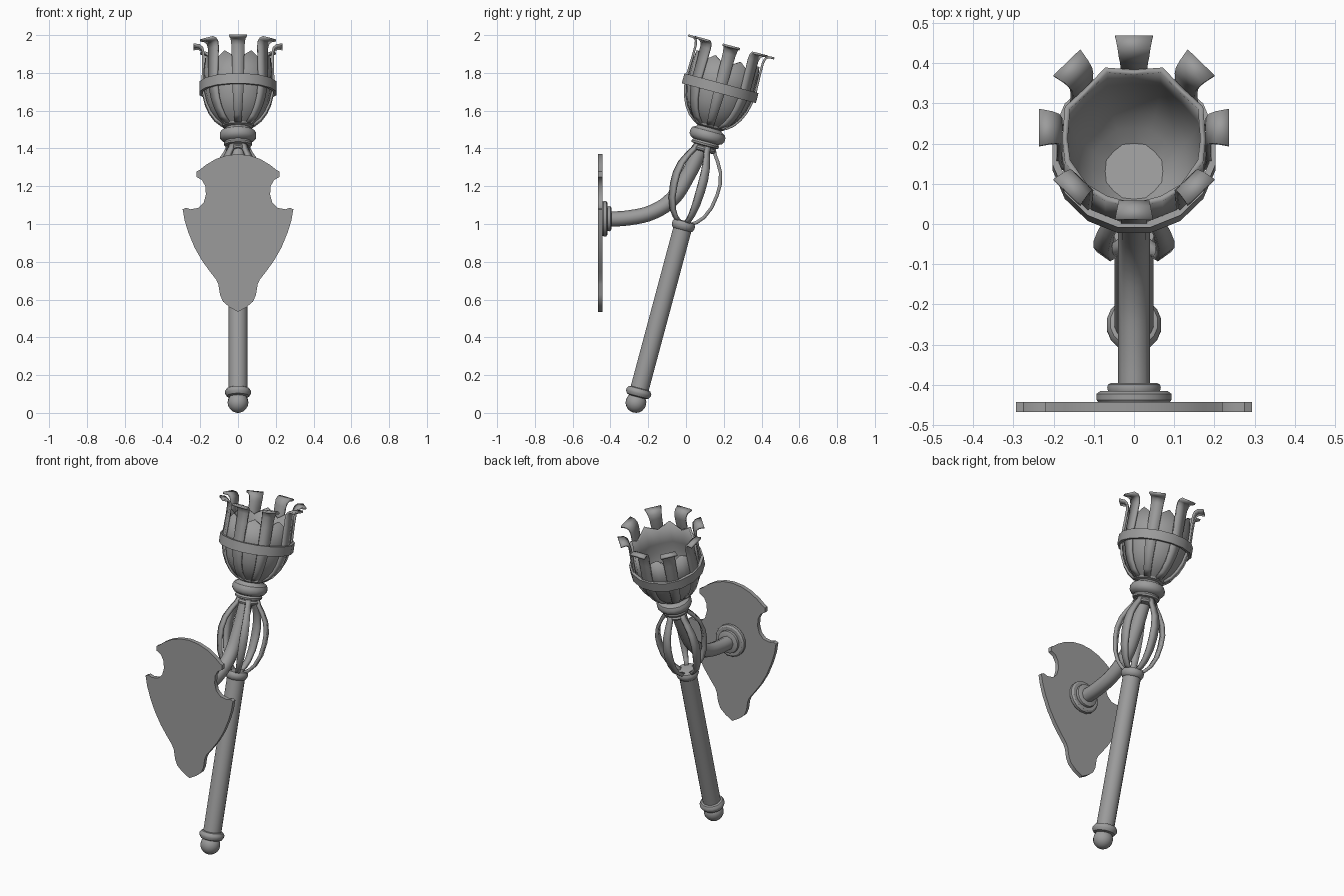
import bpy, bmesh, math
from mathutils import Matrix, Vector

if "Cube" in bpy.data.objects:
    bpy.data.objects.remove(bpy.data.objects["Cube"])

# The torch is built upright along its own axis, then leaned back 15 degrees
LEAN = Matrix.Translation((0, -0.265, 0.055)) @ Matrix.Rotation(math.radians(-15), 4, 'X')

# Dark iron grey
IRON = bpy.data.materials.new("dark_iron")
IRON.diffuse_color = (.33, .33, .33, 1)
IRON.use_nodes = True
IRON.node_tree.nodes["Principled BSDF"].inputs["Base Color"].default_value = IRON.diffuse_color


def finish(name, bm, matrix=LEAN, solid=0, offset=0, angle=35):
    bmesh.ops.recalc_face_normals(bm, faces=bm.faces)
    me = bpy.data.meshes.new(name)
    bm.to_mesh(me)
    bm.free()
    me.materials.append(IRON)
    ob = bpy.data.objects.new(name, me)
    bpy.context.collection.objects.link(ob)
    ob.matrix_world = matrix
    if solid:
        m = ob.modifiers.new("thickness", 'SOLIDIFY')
        m.thickness, m.offset = solid, offset
    bpy.ops.object.select_all(action='DESELECT')
    ob.select_set(True)
    bpy.context.view_layer.objects.active = ob
    bpy.ops.object.shade_smooth_by_angle(angle=math.radians(angle))
    return ob


def loft(bm, rings, closed_path=False, caps=True):
    n = len(rings[0])
    pairs = list(zip(rings, rings[1:]))
    if closed_path:
        pairs.append((rings[-1], rings[0]))
    for a, b in pairs:
        for i in range(n):
            j = (i + 1) % n
            bm.faces.new((a[i], a[j], b[j], b[i]))
    if caps and not closed_path:
        bm.faces.new(rings[0])
        bm.faces.new(rings[-1])


def lathe(name, profile, n=16, matrix=LEAN, closed=False):
    """Profile of (radius, height) spun round the local z axis."""
    bm = bmesh.new()
    rings = [[bm.verts.new((r * math.cos(math.tau * (i + .5) / n),
                            r * math.sin(math.tau * (i + .5) / n), h)) for i in range(n)]
             for r, h in profile]
    loft(bm, rings, closed)
    return finish(name, bm, matrix)


def strips(name, path, count, thick):
    """Bent flat bars repeated round the axis; path of (radius, height, width)."""
    bm = bmesh.new()
    for k in range(count):
        rot = Matrix.Rotation(math.pi / 2 + math.tau * k / count, 3, 'Z')
        rows = [[bm.verts.new(rot @ Vector((r, s * w / 2, h))) for s in (-1, 1)]
                for r, h, w in path]
        for a, b in zip(rows, rows[1:]):
            bm.faces.new((a[0], a[1], b[1], b[0]))
    return finish(name, bm, solid=thick)


# Handle: ball end, collar, rod and upper collar
bm = bmesh.new()
bmesh.ops.create_uvsphere(bm, u_segments=16, v_segments=10, radius=0.055)
finish("ball_end", bm)
lathe("lower_collar", [(.045, .03), (.06, .035), (.069, .05), (.069, .062), (.06, .075), (.045, .08)])
lathe("handle_rod", [(.05, .06), (.05, .97)])
lathe("upper_collar", [(.048, .945), (.056, .95), (.063, .965), (.063, .98), (.056, .992), (.03, .996)])

# Open cage of five bowed bars
strips("cage_bars", [(.035, .985, .022), (.065, 1.005, .026), (.095, 1.04, .032),
                     (.12, 1.1, .04), (.131, 1.17, .045), (.132, 1.23, .045),
                     (.118, 1.29, .04), (.09, 1.34, .034), (.065, 1.375, .03),
                     (.05, 1.41, .028)], 5, .018)

# Turned neck under the cup
lathe("neck", [(.05, 1.375), (.062, 1.38), (.066, 1.39), (.058, 1.40), (.058, 1.405),
               (.074, 1.41), (.076, 1.42), (.07, 1.43), (.086, 1.437), (.097, 1.452),
               (.098, 1.472), (.09, 1.488), (.07, 1.498), (.066, 1.505), (.082, 1.512),
               (.085, 1.522), (.07, 1.53)])

# Cup with eight flats and a zigzag rim
bm = bmesh.new()
rings = []
for r, h, zig in [(.08, 1.518, 0), (.118, 1.55, 0), (.149, 1.59, 0), (.17, 1.635, 0),
                  (.183, 1.69, 0), (.188, 1.75, 0), (.186, 1.885, .045)]:
    ring = []
    for i in range(16):
        a = math.tau * i / 16
        flat = i % 2 == 0
        rr = r * (.96 if flat else 1)
        ring.append(bm.verts.new((rr * math.cos(a), rr * math.sin(a), h - (zig if flat else 0))))
    rings.append(ring)
loft(bm, rings, caps=False)
bm.faces.new(rings[0])
finish("cup", bm, solid=.014, offset=-1, angle=40)

# Eight prongs running up the cup and curling outward
strips("cup_prongs", [(.083, 1.52, .036), (.119, 1.548, .042), (.148, 1.588, .048),
                      (.169, 1.635, .054), (.182, 1.69, .06), (.187, 1.75, .064),
                      (.184, 1.85, .066), (.184, 1.91, .07), (.19, 1.935, .076),
                      (.205, 1.948, .082), (.236, 1.949, .094)], 8, .012)

# Band holding the prongs
lathe("cup_band", [(.19, 1.695), (.207, 1.695), (.207, 1.75), (.19, 1.75)], closed=True)

# Curved wall arm, swept tube
cu = bpy.data.curves.new("wall_arm", 'CURVE')
cu.dimensions = '3D'
cu.bevel_depth, cu.bevel_resolution, cu.use_fill_caps = .04, 2, True
cu.resolution_u = 4
cu.materials.append(IRON)
sp = cu.splines.new('BEZIER')
pts = [(-.44, 1.025), (-.3, 1.033), (-.17, 1.066), (-.07, 1.135), (0, 1.24), (.085, 1.41)]
sp.bezier_points.add(len(pts) - 1)
for p, (y, z) in zip(sp.bezier_points, pts):
    p.co = (0, y, z)
    p.handle_left_type = p.handle_right_type = 'AUTO'
bpy.context.collection.objects.link(bpy.data.objects.new("wall_arm", cu))

# Stepped rosette, its axis pointing toward +y
lathe("rosette", [(.09, 0), (.09, .023), (.095, .03), (.095, .045), (.085, .052),
                  (.066, .052), (.068, .06), (.066, .068), (.058, .072)],
      matrix=Matrix.Translation((0, -.467, 1.028)) @ Matrix.Rotation(-math.pi / 2, 4, 'X'))

# Shield-shaped wall plate, half outline mirrored
half = [(.06, 1.363), (.12, 1.343), (.17, 1.313), (.205, 1.285), (.22, 1.277), (.22, 1.25),
        (.19, 1.232), (.173, 1.2), (.17, 1.155), (.182, 1.112), (.21, 1.085), (.25, 1.078),
        (.275, 1.086), (.293, 1.078), (.283, 1.02), (.263, .955), (.23, .875), (.19, .805),
        (.15, .75), (.115, .705), (.104, .68), (.095, .625), (.08, .59), (.045, .56)]
outline = [(0, 1.37)] + half + [(0, .535)] + [(-x, z) for x, z in reversed(half)]
bm = bmesh.new()
face = bm.faces.new([bm.verts.new((x, -.467, z)) for x, z in outline])
ext = bmesh.ops.extrude_face_region(bm, geom=[face], use_keep_orig=True)
bmesh.ops.translate(bm, vec=(0, .024, 0),
                    verts=[v for v in ext["geom"] if isinstance(v, bmesh.types.BMVert)])
finish("shield_plate", bm, Matrix.Identity(4))
